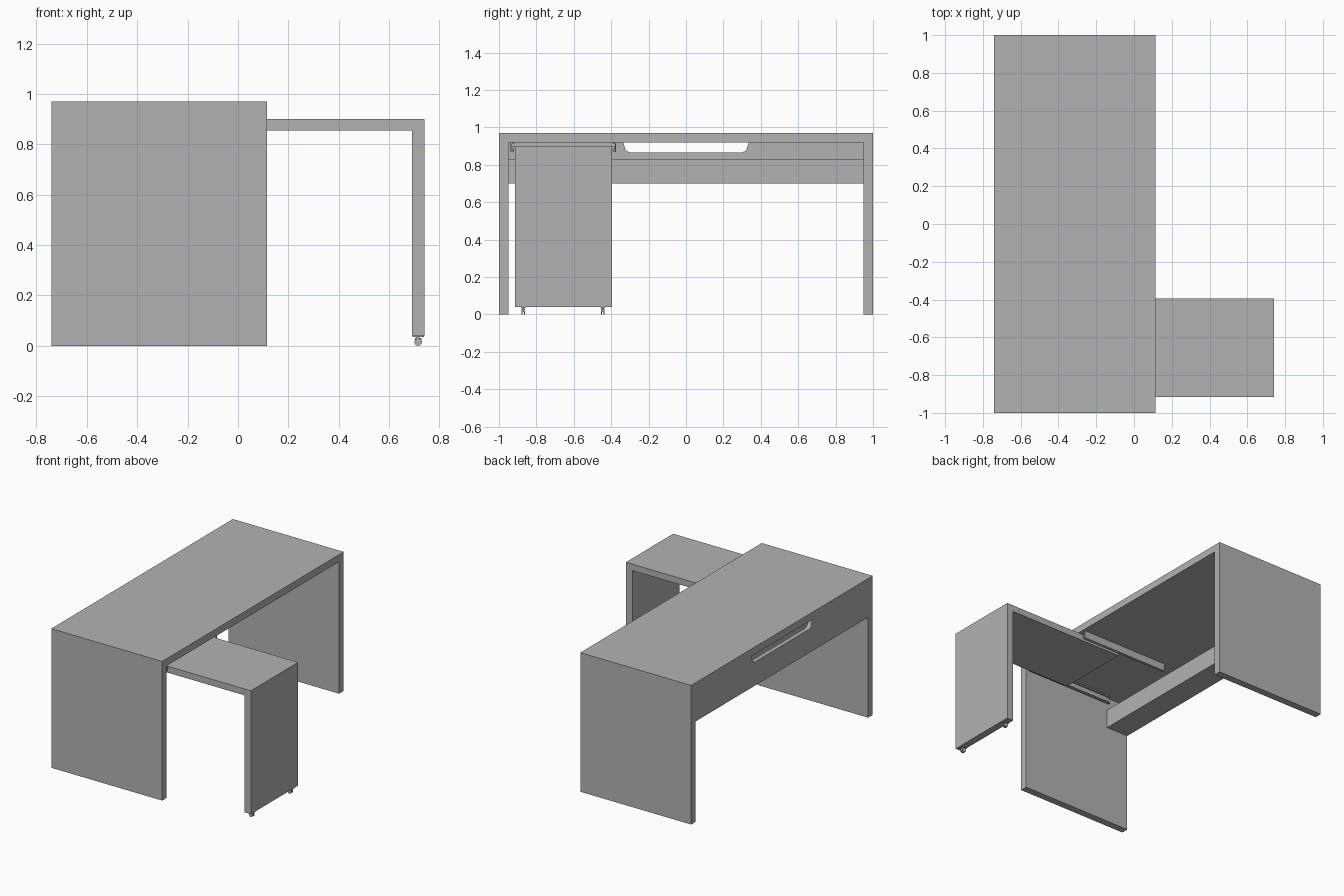
import bpy
import bmesh
from math import radians
from mathutils import Matrix

cube = bpy.data.objects.get("Cube")
if cube:
    bpy.data.objects.remove(cube, do_unlink=True)

GREY = (0.45, 0.45, 0.45, 1)
mat = bpy.data.materials.new("light grey")
mat.use_nodes = True
mat.diffuse_color = GREY
mat.node_tree.nodes["Principled BSDF"].inputs["Base Color"].default_value = GREY


def finish(name, bm):
    bmesh.ops.recalc_face_normals(bm, faces=bm.faces)
    mesh = bpy.data.meshes.new(name)
    bm.to_mesh(mesh)
    bm.free()
    mesh.materials.append(mat)
    obj = bpy.data.objects.new(name, mesh)
    bpy.context.collection.objects.link(obj)
    return obj


def extrude(name, points, vector):
    """Extrude a closed flat profile along a vector."""
    bm = bmesh.new()
    face = bm.faces.new([bm.verts.new(p) for p in points])
    result = bmesh.ops.extrude_face_region(bm, geom=[face], use_keep_orig=True)
    moved = [v for v in result["geom"] if isinstance(v, bmesh.types.BMVert)]
    bmesh.ops.translate(bm, verts=moved, vec=vector)
    return finish(name, bm)


def box(name, x0, x1, y0, y1, z0, z1):
    return extrude(name, [(x0, y0, z0), (x1, y0, z0), (x1, y1, z0), (x0, y1, z0)],
                   (0, 0, z1 - z0))


def cylinder(name, radius, length, centre, axis):
    bm = bmesh.new()
    bmesh.ops.create_cone(bm, cap_ends=True, segments=20, radius1=radius,
                          radius2=radius, depth=length)
    turn = Matrix.Rotation(radians(90), 4, "X") if axis == "Y" else Matrix()
    bm.transform(Matrix.Translation(centre) @ turn)
    obj = finish(name, bm)
    for p in obj.data.polygons:
        p.use_smooth = len(p.vertices) == 4
    return obj


BACK, FRONT = -0.74, 0.115
TOP, UNDER = 0.97, 0.92
INNER = 0.95

# Desk shell: top and both side panels in one bent profile
extrude("desk_shell",
        [(BACK, -1, 0), (BACK, -1, TOP), (BACK, 1, TOP), (BACK, 1, 0),
         (BACK, INNER, 0), (BACK, INNER, UNDER), (BACK, -INNER, UNDER), (BACK, -INNER, 0)],
        (FRONT - BACK, 0, 0))

# Rear panel with a cable opening along its top edge
half = [(0.335, UNDER), (0.325, 0.885), (0.315, 0.872), (0.295, 0.865)]
notch = half + [(-y, z) for y, z in reversed(half)]
outline = [(-INNER, UNDER), (-INNER, 0.70), (INNER, 0.70), (INNER, UNDER)] + notch
extrude("rear_panel", [(BACK, y, z) for y, z in outline], (0.03, 0, 0))

# Cable tray: floor and front lip
box("tray_floor", BACK + 0.03, -0.60, -INNER, INNER, 0.70, 0.73)
box("tray_lip", -0.60, -0.57, -INNER, INNER, 0.70, 0.83)

# Sliding return: top and leg in one bent profile
Y0, Y1 = -0.915, -0.395
extrude("return_shell",
        [(-0.20, Y0, 0.855), (-0.20, Y0, 0.90), (0.74, Y0, 0.90), (0.74, Y0, 0.04),
         (0.69, Y0, 0.04), (0.69, Y0, 0.855)],
        (0, Y1 - Y0, 0))

# Slide rails: a channel under the top with an inner runner
for side, edge, s in (("right", Y0, -1), ("left", Y1, 1)):
    channel = [(0.004, 0.868), (0.022, 0.868), (0.022, UNDER), (0.004, UNDER),
               (0.004, 0.912), (0.016, 0.912), (0.016, 0.876), (0.004, 0.876)]
    extrude(f"rail_channel_{side}", [(-0.57, edge + s * y, z) for y, z in channel],
            (0.67, 0, 0))
    box(f"rail_runner_{side}", -0.20, 0.10, *sorted((edge, edge + s * 0.012)), 0.880, 0.898)

# Casters: plate, stem, fork block and twin wheels
for side, y in (("right", -0.87), ("left", -0.445)):
    box(f"caster_plate_{side}", 0.692, 0.738, y - 0.012, y + 0.012, 0.035, 0.04)
    cylinder(f"caster_stem_{side}", 0.006, 0.018, (0.715, y, 0.027), "Z")
    box(f"caster_body_{side}", 0.702, 0.728, y - 0.004, y + 0.004, 0.012, 0.030)
    for i, offset in enumerate((-0.007, 0.007), 1):
        cylinder(f"caster_wheel_{side}_{i}", 0.015, 0.006, (0.715, y + offset, 0.015), "Y")
